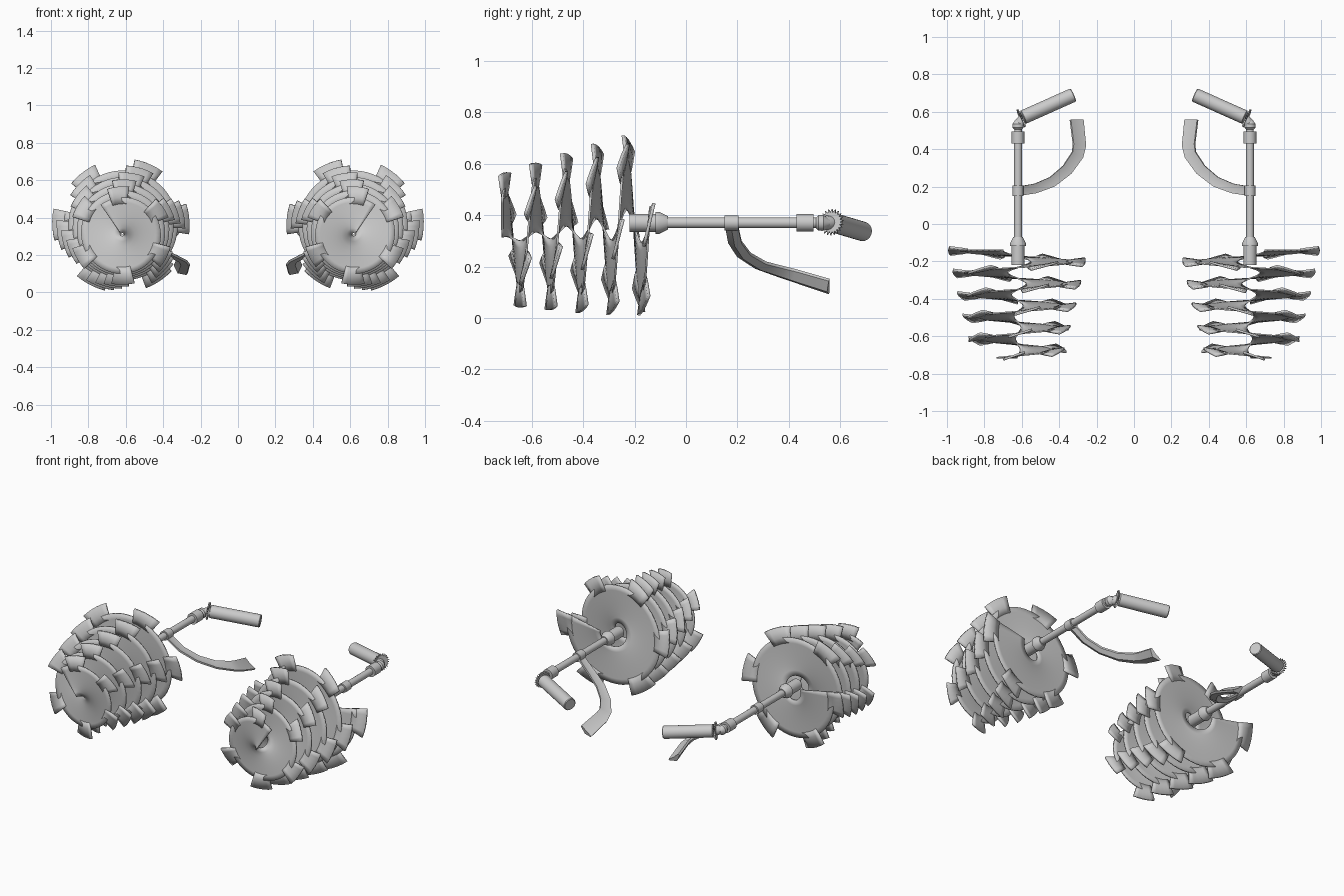
import bpy, bmesh, math
from mathutils import Vector

if "Cube" in bpy.data.objects:
    bpy.data.objects.remove(bpy.data.objects["Cube"])

CX = -0.62            # axis of the left unit; the right one is mirrored
TURNS = 4.88
START = math.radians(125)
Y0, Y1 = -0.715, -0.14


def finish(name, bm, thick=0, angle=35):
    bmesh.ops.recalc_face_normals(bm, faces=bm.faces)
    me = bpy.data.meshes.new(name)
    bm.to_mesh(me)
    bm.free()
    ob = bpy.data.objects.new(name, me)
    bpy.context.collection.objects.link(ob)
    if thick:
        s = ob.modifiers.new("thickness", 'SOLIDIFY')
        s.thickness, s.offset = thick, 0
    m = ob.modifiers.new("mirror", 'MIRROR')
    m.use_axis[0] = True
    m.use_clip = False
    m.use_mirror_merge = False
    bpy.ops.object.select_all(action='DESELECT')
    ob.select_set(True)
    bpy.context.view_layer.objects.active = ob
    bpy.ops.object.shade_smooth_by_angle(angle=math.radians(angle))
    return ob


def skin(bm, rows, closed=False, caps=False):
    vs = [[bm.verts.new(p) for p in r] for r in rows]
    n = len(rows[0])
    for a, b in zip(vs, vs[1:]):
        for i in range(n if closed else n - 1):
            j = (i + 1) % n
            bm.faces.new((a[i], a[j], b[j], b[i]))
    if caps:
        bm.faces.new(vs[0])
        bm.faces.new(vs[-1])


def lathe(name, origin, axis, profile, n=24):
    """profile: (distance along axis, radius)"""
    w = Vector(axis).normalized()
    u = w.cross(Vector((0, 0, 1))).normalized()
    v = w.cross(u)
    o = Vector(origin)
    bm = bmesh.new()
    rows = [[o + w * d + (u * math.cos(2 * math.pi * k / n) +
             v * math.sin(2 * math.pi * k / n)) * r for k in range(n)]
            for d, r in profile]
    skin(bm, rows, True, True)
    return finish(name, bm)


def helix(t, r, dy=0.0):
    a = START - t * TURNS * 2 * math.pi
    return Vector((CX + r * math.cos(a), Y0 + (Y1 - Y0) * t + dy,
                   0.305 + 0.065 * t + r * math.sin(a)))


def outer(t):
    return 0.20 + 0.11 * t


# spiral blade, widening towards the back
bm = bmesh.new()
N, M = 250, 7
rows = []
for i in range(N + 1):
    t = i / N
    r0 = 0.01 + 0.07 * t ** 2
    rows.append([helix(t, r0 + (outer(t) - r0) * k / M) for k in range(M + 1)])
skin(bm, rows)
finish("spiral_blade", bm, 0.008)

# cutting teeth along the rim, slightly twisted
bm = bmesh.new()
step = 61.2 / 360 / TURNS
half = 13 / 360 / TURNS
t = 1 - half
while t > half:
    rows = []
    for k in range(6):
        s = k / 2.5 - 1
        tt = t + s * half
        R = outer(tt)
        rows.append([helix(tt, R - 0.035, 0.002 * s), helix(tt, R, 0.008 * s),
                     helix(tt, R + 0.058 + 0.006 * t, 0.016 * s)])
    skin(bm, rows)
    t -= step
finish("blade_teeth", bm, 0.012)

# shaft with socket, collars and neck
lathe("drive_shaft", (CX, 0, 0.37), (0, 1, 0), [
    (-0.22, 0.035), (-0.118, 0.035), (-0.118, 0.043), (-0.105, 0.043), (-0.07, 0.026),
    (-0.07, 0.021), (0.15, 0.021), (0.15, 0.029), (0.205, 0.029), (0.205, 0.021),
    (0.43, 0.021), (0.43, 0.034), (0.495, 0.034), (0.495, 0.02), (0.505, 0.02),
    (0.515, 0.03), (0.535, 0.03), (0.56, 0.012)])

# angled grip and its joint
g0, g1 = Vector((-0.605, 0.565, 0.373)), Vector((-0.325, 0.69, 0.336))
d = (g1 - g0).normalized()
L = (g1 - g0).length
lathe("grip", g0, d, [(0.012, 0.03), (0.016, 0.038), (L - 0.004, 0.038), (L, 0.034)])
lathe("grip_joint", (CX, 0.525, 0.37), g0 + d * 0.02 - Vector((CX, 0.525, 0.37)),
      [(0, 0.024), (0.03, 0.028), (0.055, 0.024)])

# toothed washer behind the grip
bm = bmesh.new()
u = d.cross(Vector((0, 0, 1))).normalized()
v = d.cross(u)
n = 44
rows = []
for off, rad in ((-0.004, 0), (-0.004, 1), (0.004, 1), (0.004, 0)):
    row = []
    for k in range(n):
        a = 2 * math.pi * k / n
        r = (0.052 if k % 2 else 0.038) if rad else 0.015
        row.append(g0 + d * (off + 0.002) + (u * math.cos(a) + v * math.sin(a)) * r)
    rows.append(row)
skin(bm, rows, True)
finish("toothed_washer", bm)

# curved hand guard: a folded strap swept below the grip
path = [((-0.605, 0.178, 0.35), (0, -1, 0), 0.05),
        ((-0.53, 0.19, 0.29), (0.1, -1, 0), 0.052),
        ((-0.44, 0.225, 0.24), (0.35, -0.8, -0.1), 0.056),
        ((-0.36, 0.29, 0.20), (0.6, -0.6, -0.25), 0.062),
        ((-0.305, 0.37, 0.175), (0.75, -0.4, -0.4), 0.07),
        ((-0.295, 0.42, 0.16), (0.8, -0.1, -0.5), 0.078),
        ((-0.31, 0.555, 0.118), (0.8, 0, -0.6), 0.085)]
bm = bmesh.new()
rows = []
for i, (p, wd, size) in enumerate(path):
    p, wd = Vector(p), Vector(wd).normalized()
    tan = Vector(path[min(i + 1, 6)][0]) - Vector(path[max(i - 1, 0)][0])
    nor = tan.normalized().cross(wd).normalized()
    if nor.z > 0:
        nor = -nor
    h = size / 2
    rows.append([p - wd * h, p + nor * h * 0.5, p + wd * h,
                 p + wd * h - nor * 0.012, p - nor * 0.008, p - wd * h - nor * 0.012])
skin(bm, rows, True, True)
finish("hand_guard", bm, angle=25)
